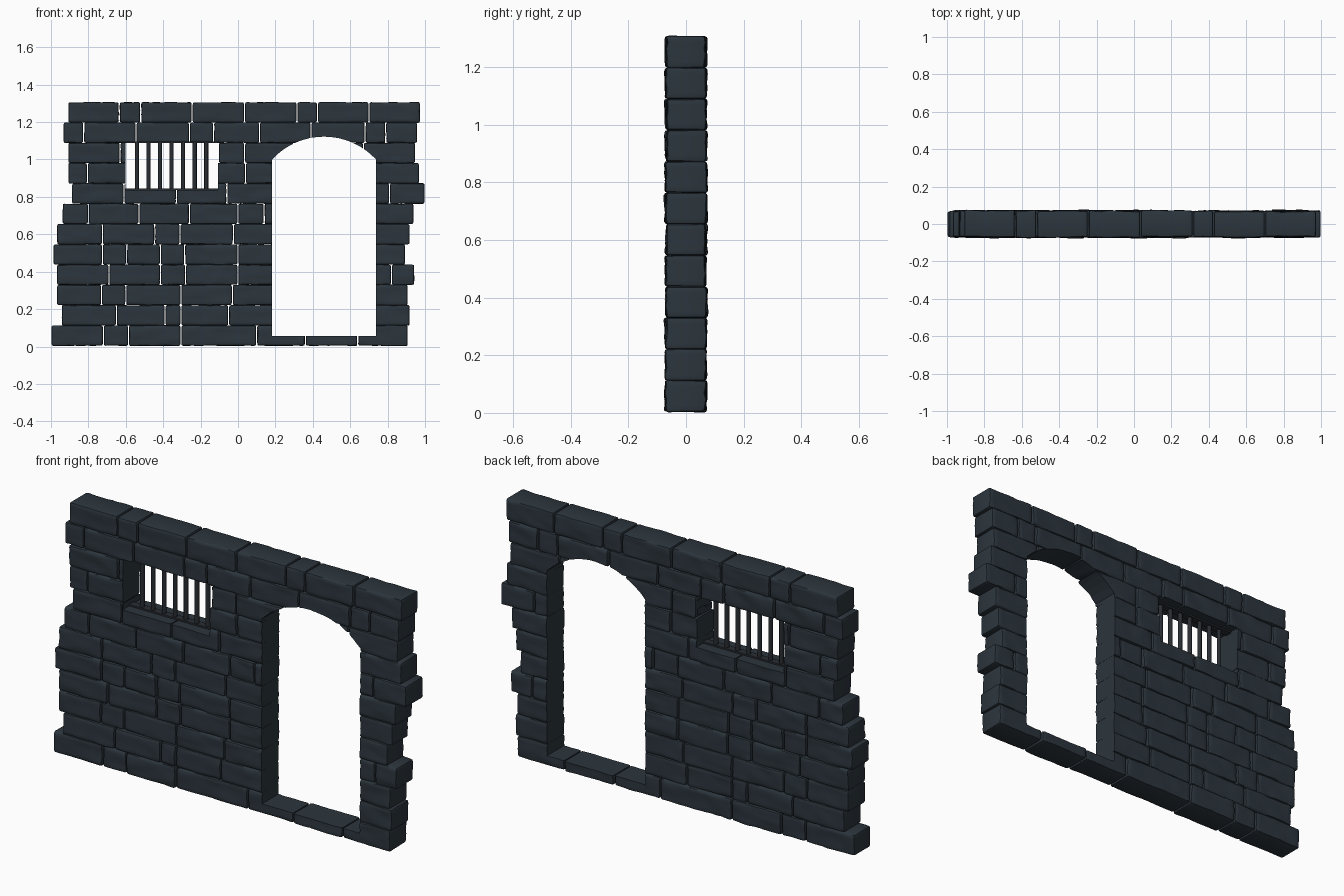
import bpy, bmesh, math, random
from mathutils import Vector, noise

if "Cube" in bpy.data.objects:
    bpy.data.objects.remove(bpy.data.objects["Cube"])

random.seed(4)
N_ROWS, Z0, Z1 = 12, 0.004, 1.306
ROW_H = (Z1 - Z0) / N_ROWS
GAP = 0.0025


def material(name, rgb):
    m = bpy.data.materials.new(name)
    m.diffuse_color = (*rgb, 1)
    m.use_nodes = True
    m.node_tree.nodes["Principled BSDF"].inputs["Base Color"].default_value = m.diffuse_color
    return m


STONE = material("dark slate stone", (0.025, 0.036, 0.047))
IRON = material("dark iron", (0.022, 0.026, 0.032))


def finish(bm, name, mat):
    bmesh.ops.recalc_face_normals(bm, faces=bm.faces)
    me = bpy.data.meshes.new(name)
    bm.to_mesh(me)
    bm.free()
    ob = bpy.data.objects.new(name, me)
    bpy.context.collection.objects.link(ob)
    if mat:
        me.materials.append(mat)
    return ob


def box(bm, x0, x1, y0, y1, z0, z1):
    vs = bmesh.ops.create_cube(bm, size=1)["verts"]
    for v in vs:
        v.co = Vector(((x0 + x1) / 2 + v.co.x * (x1 - x0),
                       (y0 + y1) / 2 + v.co.y * (y1 - y0),
                       (z0 + z1) / 2 + v.co.z * (z1 - z0)))
    return vs


def bisect(bm, co, no):
    bmesh.ops.bisect_plane(bm, geom=bm.verts[:] + bm.edges[:] + bm.faces[:],
                           plane_co=co, plane_no=no)


# one roughly hewn block: bevelled box, extra cuts, uneven faces
def stone(x0, x1, z0, z1):
    bm = bmesh.new()
    d0, d1 = random.uniform(0.063, 0.070), random.uniform(0.063, 0.070)
    box(bm, x0 + GAP, x1 - GAP, -d0, d1, z0 + GAP / 2, z1 - GAP / 2)
    bmesh.ops.bevel(bm, geom=bm.edges[:], offset=0.009, segments=2,
                    profile=0.5, affect='EDGES')
    n = max(2, round((x1 - x0) / 0.03))
    for i in range(1, n):
        bisect(bm, (x0 + (x1 - x0) * i / n, 0, 0), (1, 0, 0))
    for i in range(1, 5):
        bisect(bm, (0, 0, z0 + (z1 - z0) * i / 5), (0, 0, 1))
    seed = random.uniform(0, 50)
    cx, cz = (x0 + x1) / 2, (z0 + z1) / 2
    for v in bm.verts:
        p = v.co.copy()
        a = noise.noise(Vector((p.x * 8 + seed, p.y * 6, p.z * 24)))
        b = noise.noise(Vector((p.x * 12 + seed, p.y * 10, 7.3)))
        if abs(p.y) > 0.05:
            v.co.y += math.copysign(max(-0.006, min(0.008, a * 0.011)), p.y)
        if abs(p.z - cz) > 0.04:
            v.co.z += math.copysign(b * 0.005, p.z - cz)
        if abs(p.x - cx) > (x1 - x0) / 2 - 0.012:
            v.co.x -= math.copysign(0.002 * abs(a), p.x - cx)
        v.co.z = max(0, min(1.31, v.co.z))
    me = bpy.data.meshes.new("tmp")
    bm.to_mesh(me)
    bm.free()
    return me


# vertical joints of each course, bottom to top
ROWS = [
    [-1.0, -.72, -.585, -.305, .1, .36, .64, .91],
    [-.945, -.65, -.39, -.305, -.05, .3, .7, .92],
    [-.97, -.73, -.6, -.305, -.03, .3, .65, .91],
    [-.97, -.69, -.415, -.28, 0, .28, .6, .82, .945],
    [-.99, -.725, -.595, -.415, -.285, 0, .4, .7, .895],
    [-.97, -.725, -.445, -.31, -.025, .3, .65, .92],
    [-.94, -.8, -.53, -.26, 0, .14, .4, .68, .94],
    [-.89, -.61, -.33, -.06, .3, .6, .81, 1.0],
    [-.91, -.805, -.52, -.3, .04, .3, .7, .97],
    [-.91, -.63, -.35, -.105, .035, .3, .67, .95],
    [-.935, -.825, -.545, -.26, -.13, .115, .39, .68, .79, .96],
    [-.91, -.635, -.52, -.245, .035, .315, .425, .70, .975],
]

courses = []
for r, joints in enumerate(ROWS):
    bm = bmesh.new()
    z = Z0 + r * ROW_H
    for x0, x1 in zip(joints, joints[1:]):
        me = stone(x0, x1, z, z + ROW_H)
        bm.from_mesh(me)
        bpy.data.meshes.remove(me)
    courses.append(finish(bm, f"stone_course_{r + 1:02d}", STONE))

# doorway cutter with a segmental arch
bm = bmesh.new()
XC, HALF, SPRING, RISE = 0.46, 0.278, 1.0, 0.122
R = (HALF ** 2 + RISE ** 2) / (2 * RISE)
half_ang = math.asin(HALF / R)
pts = [(XC - HALF, 0.055), (XC + HALF, 0.055)]
for i in range(17):
    t = half_ang * (1 - i / 8)
    pts.append((XC + R * math.sin(t), SPRING + RISE - R + R * math.cos(t)))
face = bm.faces.new([bm.verts.new((x, -0.2, z)) for x, z in pts])
ext = bmesh.ops.extrude_face_region(bm, geom=[face])["geom"]
for v in ext:
    if isinstance(v, bmesh.types.BMVert):
        v.co.y = 0.2
door_cutter = finish(bm, "door_cutter", None)

# window cutter
WX0, WX1, WZ0, WZ1 = -0.602, -0.108, 0.838, 1.097
bm = bmesh.new()
box(bm, WX0, WX1, -0.2, 0.2, WZ0, WZ1)
window_cutter = finish(bm, "window_cutter", None)

for ob in courses:
    bpy.ops.object.select_all(action='DESELECT')
    ob.select_set(True)
    bpy.context.view_layer.objects.active = ob
    for c in (door_cutter, window_cutter):
        m = ob.modifiers.new("opening", 'BOOLEAN')
        m.operation, m.solver, m.object = 'DIFFERENCE', 'EXACT', c
        bpy.ops.object.modifier_apply(modifier=m.name)
    bpy.ops.object.shade_smooth_by_angle(angle=math.radians(40))
for c in (door_cutter, window_cutter):
    bpy.data.objects.remove(c)

# iron window grille: rails, jambs and seven round bars
bm = bmesh.new()
for z in (WZ0, WZ1 - 0.008):
    box(bm, WX0, WX1, -0.018, 0.018, z, z + 0.008)
finish(bm, "window_rails", IRON)

bm = bmesh.new()
for i in range(1, 8):
    x = WX0 + (WX1 - WX0) * i / 8
    vs = bmesh.ops.create_cone(bm, cap_ends=True, segments=12, radius1=0.011,
                               radius2=0.011, depth=WZ1 - WZ0)["verts"]
    bmesh.ops.translate(bm, verts=vs, vec=(x, 0, (WZ0 + WZ1) / 2))
bars = finish(bm, "window_bars", IRON)
bpy.ops.object.select_all(action='DESELECT')
bars.select_set(True)
bpy.context.view_layer.objects.active = bars
bpy.ops.object.shade_smooth_by_angle(angle=math.radians(40))
